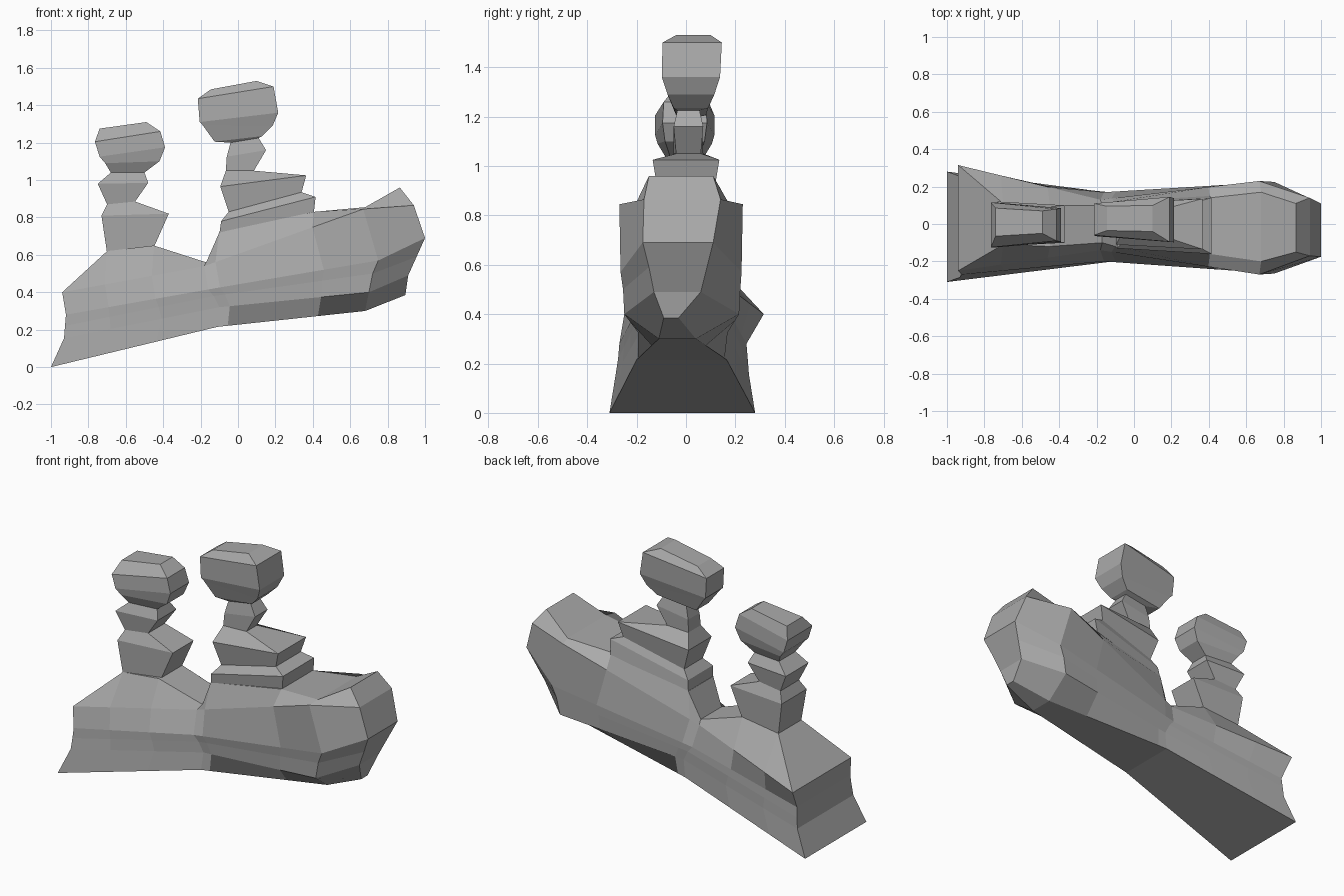
import bpy, bmesh

stone = bpy.data.materials.new("grey_stone")
stone.diffuse_color = (0.40, 0.40, 0.40, 1)


def finish(bm, name):
    bmesh.ops.remove_doubles(bm, verts=bm.verts, dist=0.0005)
    bmesh.ops.recalc_face_normals(bm, faces=bm.faces)
    me = bpy.data.meshes.new(name)
    bm.to_mesh(me)
    bm.free()
    me.materials.append(stone)
    ob = bpy.data.objects.new(name, me)
    bpy.context.collection.objects.link(ob)


def lerp(a, b, t, top):
    """Section between a and b, with its top row lifted to a pillar foot."""
    mid = [tuple(p + (q - p) * t for p, q in zip(r, s)) for r, s in zip(a, b)]
    return [top] + mid[1:]


# Rock base: sections along x, rows from top to bottom (x, front y, back y, z)
left_end = [(-.94, -.25, .315, .40), (-.94, -.25, .315, .40), (-.92, -.27, .245, .28),
            (-.925, -.275, .25, .22), (-.93, -.285, .255, .155), (-1, -.31, .28, 0)]
saddle = [(-.17, -.10, .10, .56), (-.18, -.14, .13, .54), (-.16, -.20, .17, .415),
          (-.13, -.195, .17, .38), (-.10, -.19, .165, .32), (-.11, -.20, .165, .215)]
shoulder = [(.68, -.20, .17, .855), (.67, -.27, .23, .845), (.75, -.265, .225, .57),
            (.72, -.255, .22, .50), (.70, -.25, .215, .40), (.68, -.11, .04, .30)]
tip = [(.865, -.15, .11, .96), (.94, -.17, .14, .865), (1, -.175, .11, .69),
       (.955, -.15, .085, .59), (.91, -.13, .06, .49), (.895, -.09, -.03, .385)]
sections = [left_end,
            lerp(left_end, saddle, .30, (-.70, -.11, .11, .62)),
            lerp(left_end, saddle, .63, (-.45, -.12, .10, .65)),
            saddle,
            lerp(saddle, shoulder, .07, (-.10, -.12, .12, .72)),
            lerp(saddle, shoulder, .68, (.405, -.16, .14, .83)),
            shoulder, tip]
bm = bmesh.new()
F = [[bm.verts.new((x, yf, z)) for x, yf, yb, z in s] for s in sections]
B = [[bm.verts.new((x, yb, z)) for x, yf, yb, z in s] for s in sections]
for i in range(len(F) - 1):
    for j in range(5):
        for S in (F, B):
            bm.faces.new((S[i][j], S[i + 1][j], S[i + 1][j + 1], S[i][j + 1]))
    for j in (0, 5):
        bm.faces.new((F[i][j], F[i + 1][j], B[i + 1][j], B[i][j]))
for i in (0, -1):
    for j in range(5):
        bm.faces.new((F[i][j], F[i][j + 1], B[i][j + 1], B[i][j]))
finish(bm, "rock_base")


def pillar(name, rows):
    """Stacked four-sided rings: left x, z, right x, z, half widths, centre y."""
    bm = bmesh.new()
    rings = [[bm.verts.new(p) for p in ((xl, c - wl, zl), (xr, c - wr, zr),
                                        (xr, c + wr, zr), (xl, c + wl, zl))]
             for xl, zl, xr, zr, wl, wr, c in rows]
    for a, b in zip(rings, rings[1:]):
        for k in range(4):
            n = (k + 1) % 4
            bm.faces.new((a[k], a[n], b[n], b[k]))
    bm.faces.new(rings[0])
    bm.faces.new(rings[-1])
    finish(bm, name)


# Smaller balanced-rock pillar
pillar("left_pillar", [
    (-.70, .61, -.45, .64, .11, .10, 0), (-.73, .81, -.37, .82, .12, .10, 0),
    (-.70, .87, -.55, .885, .09, .08, 0), (-.75, .98, -.48, .985, .11, .09, 0),
    (-.68, 1.04, -.50, 1.04, .08, .06, -.005), (-.71, 1.09, -.42, 1.10, .11, .08, -.005),
    (-.74, 1.125, -.39, 1.175, .12, .09, -.005), (-.765, 1.205, -.415, 1.26, .12, .085, -.005),
    (-.74, 1.275, -.49, 1.31, .075, .06, .01)])

# Taller pillar with a wide stepped foot and heavy cap
pillar("right_pillar", [
    (-.10, .71, .405, .82, .12, .15, 0), (-.09, .78, .415, .91, .12, .15, -.01),
    (-.05, .83, .34, .935, .09, .12, 0), (-.095, .965, .365, 1.025, .11, .135, 0),
    (-.065, 1.05, .085, 1.05, .06, .05, .01), (-.06, 1.125, .15, 1.16, .055, .06, .01),
    (-.04, 1.20, .11, 1.225, .045, .045, .01), (-.125, 1.205, .13, 1.235, .06, .07, .02),
    (-.19, 1.295, .185, 1.29, .08, .095, .02), (-.205, 1.31, .215, 1.36, .085, .118, .02),
    (-.215, 1.435, .19, 1.50, .085, .12, .025), (-.145, 1.485, .10, 1.53, .065, .07, .03)])
